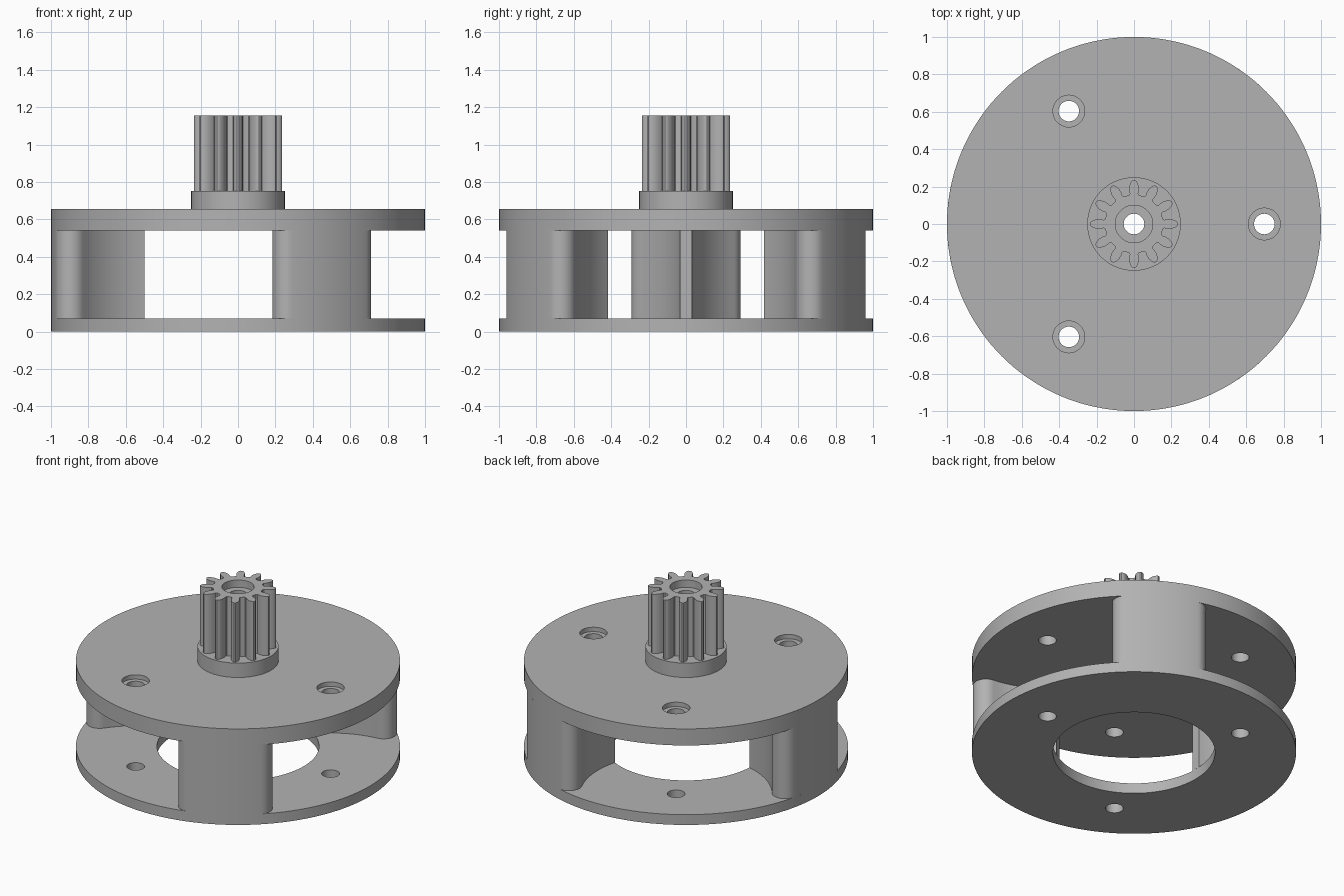
import bpy, bmesh
from math import sin, cos, pi, acos, atan2, hypot, radians

if "Cube" in bpy.data.objects:
    bpy.data.objects.remove(bpy.data.objects["Cube"])

grey = bpy.data.materials.new("plain_grey")
grey.use_nodes = True
colour = (0.45, 0.45, 0.45, 1)
grey.diffuse_color = colour
grey.node_tree.nodes["Principled BSDF"].inputs["Base Color"].default_value = colour

# Main levels and radii
PLATE, INNER, BOSS, HOLE = 1.0, 0.5, 0.25, 0.055
Z_FLOOR, Z_UNDER, Z_TOP, Z_BOSS, Z_GEAR = 0.07, 0.541, 0.654, 0.752, 1.155
PIN_DIST = 0.697


def polar(r, a):
    return r * cos(a), r * sin(a)


def arc(cx, cy, r, a0, a1, n):
    return [(cx + r * cos(a0 + (a1 - a0) * i / n),
             cy + r * sin(a0 + (a1 - a0) * i / n)) for i in range(n + 1)]


def circle(r, n, cx=0, cy=0):
    return arc(cx, cy, r, 0, 2 * pi, n)[:-1]


def prism(name, outline, z0, z1):
    """Extrude a closed outline between two heights."""
    bm = bmesh.new()
    face = bm.faces.new([bm.verts.new((x, y, z0)) for x, y in outline])
    top = bmesh.ops.extrude_face_region(bm, geom=[face], use_keep_orig=True)["geom"]
    for v in top:
        if isinstance(v, bmesh.types.BMVert):
            v.co.z = z1
    bmesh.ops.recalc_face_normals(bm, faces=bm.faces)
    mesh = bpy.data.meshes.new(name)
    bm.to_mesh(mesh)
    bm.free()
    ob = bpy.data.objects.new(name, mesh)
    bpy.context.collection.objects.link(ob)
    mesh.materials.append(grey)
    return ob


def activate(ob):
    bpy.ops.object.select_all(action='DESELECT')
    ob.select_set(True)
    bpy.context.view_layer.objects.active = ob


def drill(ob, x, y, r, z0, z1, n=40):
    """Cut a vertical round hole."""
    cutter = prism("cutter", circle(r, n, x, y), z0, z1)
    activate(ob)
    mod = ob.modifiers.new("hole", 'BOOLEAN')
    mod.operation, mod.solver, mod.object = 'DIFFERENCE', 'EXACT', cutter
    bpy.ops.object.modifier_apply(modifier=mod.name)
    bpy.data.objects.remove(cutter)


def smooth(ob):
    activate(ob)
    bpy.ops.object.shade_smooth_by_angle(angle=radians(30))


# Plates: open ring below, counterbored disc above
bottom = prism("bottom_plate", circle(PLATE, 144), 0, Z_FLOOR)
top = prism("top_plate", circle(PLATE, 144), Z_UNDER, Z_TOP)
drill(bottom, 0, 0, INNER, -1, 1, 96)
drill(top, 0, 0, HOLE, 0, 2)
for k in range(3):
    x, y = polar(PIN_DIST, k * 2 * pi / 3)
    drill(bottom, x, y, HOLE, -1, 1)
    drill(top, x, y, HOLE, 0, 2)
    drill(top, x, y, 0.085, Z_TOP - 0.03, 2)

# Pillars: outer arc, rounded shoulder, concave clearance side, narrow inner tip
clear, fillet = 0.592, 0.081
px, py = polar(PIN_DIST, pi / 3)
d = PLATE - fillet
shoulder = pi / 3 - acos((d * d + PIN_DIST ** 2 - (clear + fillet) ** 2) / (2 * d * PIN_DIST))
fx, fy = polar(d, shoulder)
toward = atan2(py - fy, px - fx)
tip = acos((INNER ** 2 + PIN_DIST ** 2 - clear ** 2) / (2 * INNER * PIN_DIST))
tx, ty = polar(INNER, pi / 3 - tip)
side = arc(0, 0, PLATE, 0, shoulder, 6)
side += arc(fx, fy, fillet, shoulder, toward, 14)[1:]
side += arc(px, py, clear, toward - pi, atan2(ty - py, tx - px), 16)[1:]
outline = side + [(x, -y) for x, y in reversed(side[1:])]
pillars = []
for k in range(3):
    a = pi / 3 + k * 2 * pi / 3
    turned = [(x * cos(a) - y * sin(a), x * sin(a) + y * cos(a)) for x, y in outline]
    pillars.append(prism(f"pillar_{k + 1}", turned, Z_FLOOR, Z_UNDER))

# Boss under the gear
boss = prism("gear_boss", circle(BOSS, 72), Z_TOP, Z_BOSS)
drill(boss, 0, 0, HOLE, 0, 2)

# Twelve-tooth gear: (radius, half width) up one flank of a tooth
flank = [(0.155, 0.026), (0.162, 0.022), (0.18, 0.025), (0.2, 0.025),
         (0.22, 0.019), (0.23, 0.012), (0.235, 0.005)]
tooth = [(r, -w) for r, w in flank] + [(r, w) for r, w in reversed(flank)]
gear_outline = []
for k in range(12):
    a = k * pi / 6
    gear_outline += [polar(hypot(x, y), a + atan2(y, x)) for x, y in tooth]
    gear_outline.append(polar(0.155, a + pi / 12))
gear = prism("sun_gear", gear_outline, Z_BOSS, Z_GEAR)
drill(gear, 0, 0, HOLE, 0, 2)
drill(gear, 0, 0, 0.1, Z_GEAR - 0.05, 2)

for ob in [bottom, top, boss, gear] + pillars:
    smooth(ob)
